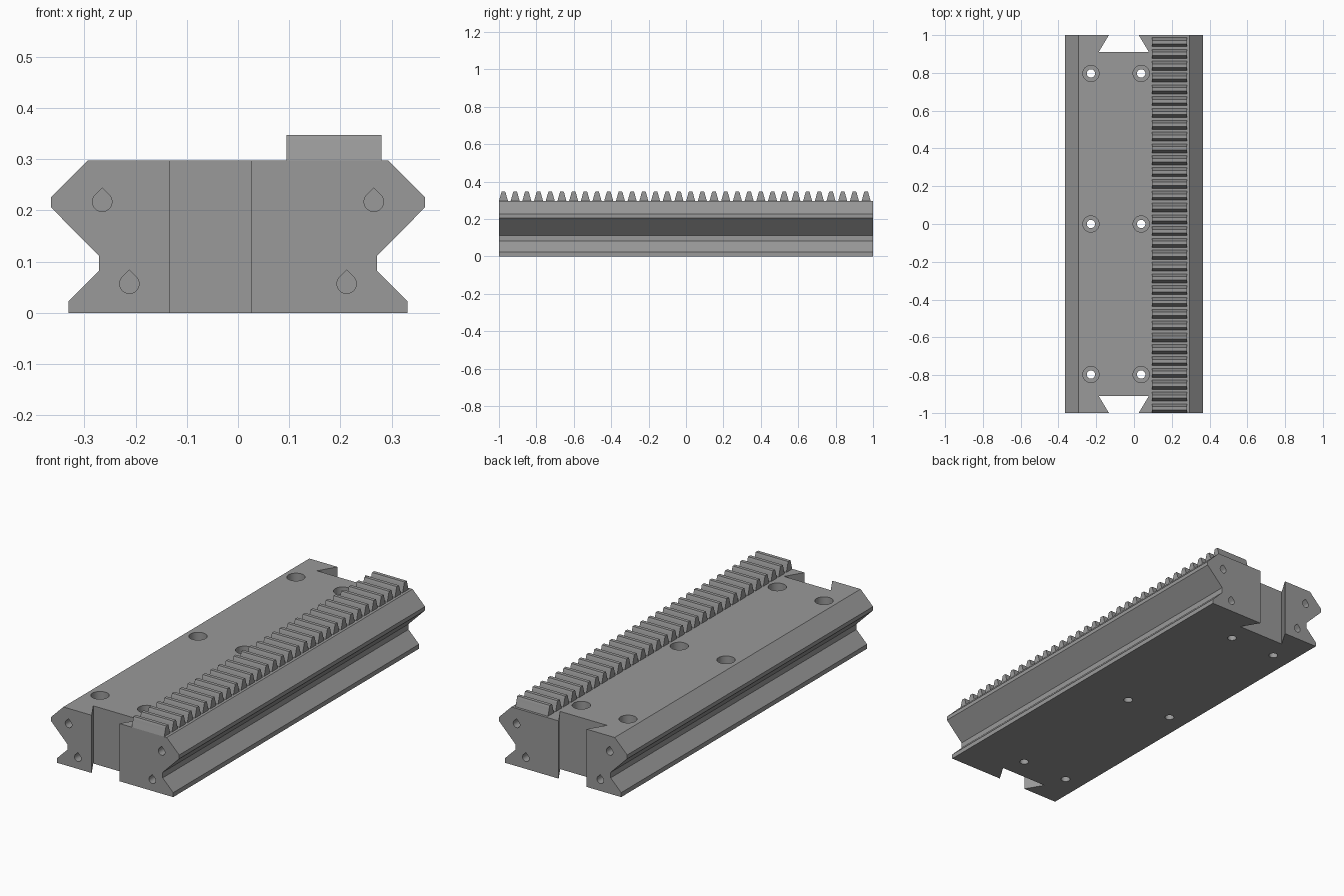
import bpy, bmesh, math
from mathutils import Vector

if "Cube" in bpy.data.objects:
    bpy.data.objects.remove(bpy.data.objects["Cube"])

grey = bpy.data.materials.new("plain grey")
grey.diffuse_color = (0.32, 0.32, 0.32, 1)
grey.use_nodes = True
grey.node_tree.nodes["Principled BSDF"].inputs["Base Color"].default_value = grey.diffuse_color


def prism(bm, points, offset):
    """Closed prism: a flat outline of 3D points swept along an offset."""
    off = Vector(offset)
    a = [bm.verts.new(p) for p in points]
    b = [bm.verts.new(Vector(p) + off) for p in points]
    n = len(a)
    bm.faces.new(a)
    bm.faces.new(b[::-1])
    for i in range(n):
        bm.faces.new((a[i], b[i], b[(i + 1) % n], a[(i + 1) % n]))


def lathe(bm, x, y, profile, seg=32):
    """Closed solid turned about a vertical axis from (radius, height) pairs."""
    rings = [[bm.verts.new((x + r * math.cos(2 * math.pi * i / seg),
                            y + r * math.sin(2 * math.pi * i / seg), z))
              for i in range(seg)] for r, z in profile]
    bm.faces.new(rings[0])
    bm.faces.new(rings[-1])
    for lo, hi in zip(rings, rings[1:]):
        for i in range(seg):
            j = (i + 1) % seg
            bm.faces.new((lo[i], lo[j], hi[j], hi[i]))


def finish(bm, name):
    bmesh.ops.recalc_face_normals(bm, faces=bm.faces[:])
    mesh = bpy.data.meshes.new(name)
    bm.to_mesh(mesh)
    bm.free()
    mesh.materials.append(grey)
    ob = bpy.data.objects.new(name, mesh)
    bpy.context.collection.objects.link(ob)
    return ob


# Rail body: mirrored V-groove profile swept along the length
TOP = 0.297
half = [(0.331, 0), (0.331, 0.023), (0.271, 0.083), (0.271, 0.111),
        (0.365, 0.206), (0.365, 0.226), (0.294, TOP)]
outline = half + [(-x, z) for x, z in reversed(half)]
bm = bmesh.new()
prism(bm, [(x, -1, z) for x, z in outline], (0, 2, 0))
body = finish(bm, "rail_body")

# Cutters: dovetail sockets, pin holes and counterbored screw holes
bm = bmesh.new()
cx = -0.054
slope = (0.133 - 0.079) / 0.09
for s in (-1, 1):
    narrow = 0.079 - slope * 0.05
    prism(bm, [(cx - narrow, s * 1.05, -0.1), (cx + narrow, s * 1.05, -0.1),
               (cx + 0.133, s * 0.91, -0.1), (cx - 0.133, s * 0.91, -0.1)],
          (0, 0, 0.6))
    # Teardrop pin holes in each end
    for px, pz in ((0.265, 0.217), (0.212, 0.057)):
        r = 0.019
        drop = [(0, r * math.sqrt(2))]
        for i in range(25):
            a = math.radians(45 - 270 * i / 24)
            drop.append((r * math.cos(a), r * math.sin(a)))
        for side in (-1, 1):
            prism(bm, [(side * px + u, s * 1.05, pz + v) for u, v in drop],
                  (0, -s * 0.17, 0))
for x in (-0.228, 0.038):
    for y in (-0.797, 0, 0.797):
        lathe(bm, x, y, [(0.022, -0.05), (0.022, 0.14), (0.043, 0.14), (0.043, 0.4)])
cutter = finish(bm, "hole_cutter")
cutter.hide_render = True

mod = body.modifiers.new("holes", 'BOOLEAN')
mod.operation = 'DIFFERENCE'
mod.solver = 'EXACT'
mod.object = cutter
bpy.context.view_layer.objects.active = body
body.select_set(True)
bpy.ops.object.modifier_apply(modifier=mod.name)
bpy.data.objects.remove(cutter)
bpy.ops.object.shade_smooth_by_angle(angle=math.radians(30))

# Gear rack teeth along the top
bm = bmesh.new()
side = [(0.024, TOP - 0.004), (0.024, TOP), (0.0205, 0.309),
        (0.016, 0.325), (0.0125, 0.338), (0.009, 0.347)]
tooth = side + [(-y, z) for y, z in reversed(side)]
for i in range(32):
    yc = -0.976 + i * 0.06255
    prism(bm, [(0.095, yc + y, z) for y, z in tooth], (0.185, 0, 0))
finish(bm, "rack_teeth")
